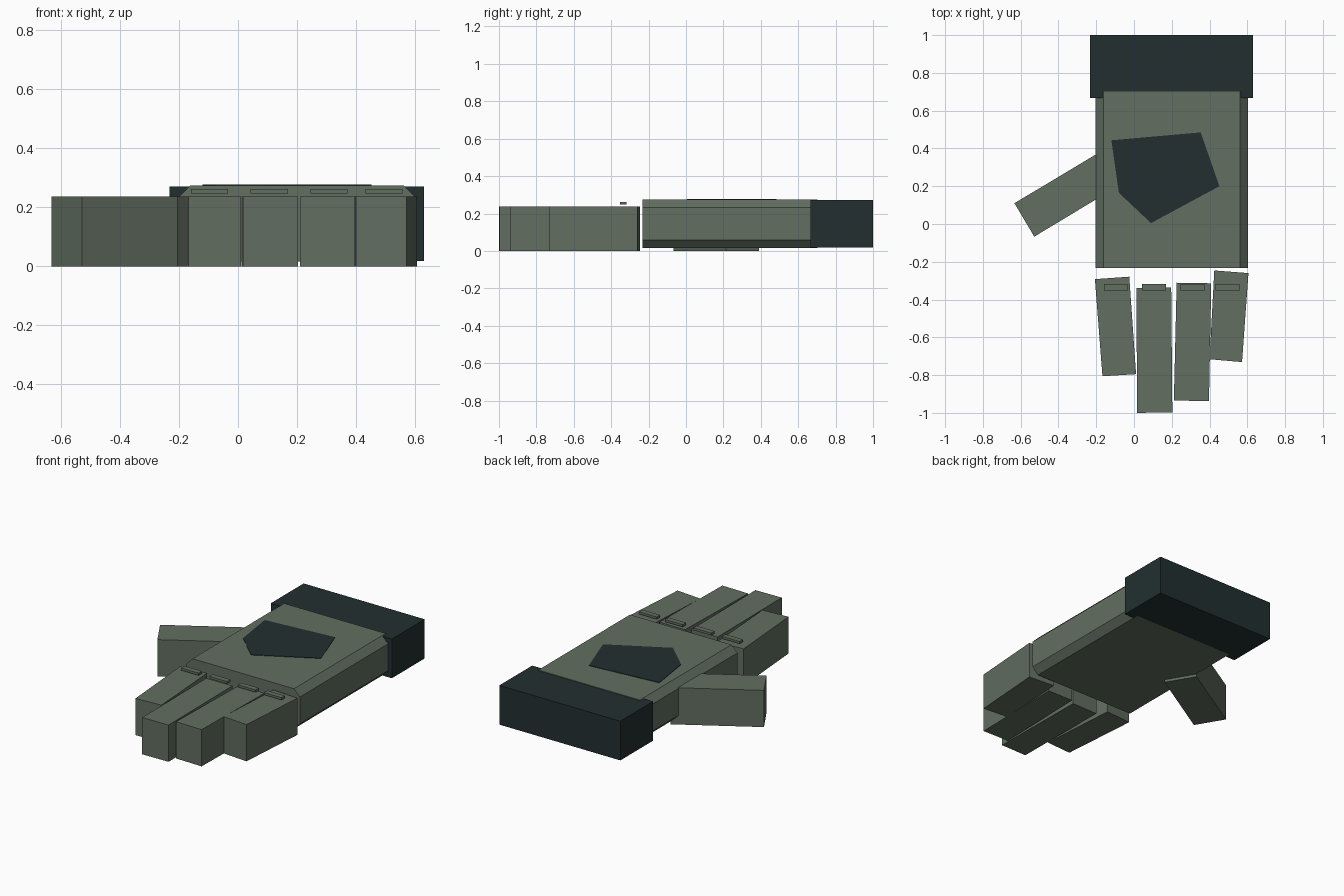
import bpy
import bmesh

if "Cube" in bpy.data.objects:
    bpy.data.objects.remove(bpy.data.objects["Cube"])


def material(name, rgb):
    m = bpy.data.materials.new(name)
    m.diffuse_color = (*rgb, 1.0)
    m.use_nodes = True
    m.node_tree.nodes["Principled BSDF"].inputs["Base Color"].default_value = m.diffuse_color
    return m


GREEN = material("grey_green", (0.122, 0.156, 0.119))
DARK = material("dark_slate", (0.016, 0.028, 0.030))


def prism(name, outline, lo, hi, mat, axis="z"):
    """Extrude a 2D outline along z (outline is x,y) or along y (outline is x,z)."""
    def place(a, b, t):
        return (a, b, t) if axis == "z" else (a, t, b)
    bm = bmesh.new()
    low = [bm.verts.new(place(a, b, lo)) for a, b in outline]
    high = [bm.verts.new(place(a, b, hi)) for a, b in outline]
    bm.faces.new(low)
    bm.faces.new(high)
    n = len(outline)
    for i in range(n):
        j = (i + 1) % n
        bm.faces.new((low[i], low[j], high[j], high[i]))
    bmesh.ops.recalc_face_normals(bm, faces=bm.faces)
    mesh = bpy.data.meshes.new(name)
    bm.to_mesh(mesh)
    bm.free()
    mesh.materials.append(mat)
    obj = bpy.data.objects.new(name, mesh)
    bpy.context.collection.objects.link(obj)
    return obj


def rect(x0, x1, y0, y1):
    return [(x0, y0), (x1, y0), (x1, y1), (x0, y1)]


# Hand body: chamfered cross-section run from knuckles to wrist
L, R, B, T, C = -0.204, 0.604, 0.017, 0.275, 0.042
section = [(L, B + C), (L + C, B), (R - C, B), (R, B + C),
           (R, T - C), (R - C, T), (L + C, T), (L, T - C)]
prism("palm", section, -0.232, 0.702, GREEN, axis="y")

# Wrist cuff
prism("cuff", rect(-0.232, 0.631, 0.666, 1.0), 0.018, 0.271, DARK)

# Back-of-hand patch
patch = [(-0.12, 0.443), (0.353, 0.485), (0.452, 0.2), (0.09, 0.005), (-0.08, 0.165)]
prism("back_patch", patch, 0.272, 0.278, DARK)

# Four slightly splayed fingers
fingers = {
    "index_finger": [(-0.207, -0.292), (-0.025, -0.279), (0.011, -0.795), (-0.167, -0.806)],
    "middle_finger": [(0.012, -0.340), (0.197, -0.337), (0.203, -0.997), (0.017, -1.0)],
    "ring_finger": [(0.226, -0.311), (0.409, -0.314), (0.397, -0.938), (0.211, -0.934)],
    "little_finger": [(0.425, -0.246), (0.606, -0.260), (0.572, -0.731), (0.400, -0.716)],
}
for name, outline in fingers.items():
    prism(name, outline, 0.0, 0.237, GREEN)

# Thumb, angled out of the side of the palm
thumb = [(-0.633, 0.11), (-0.528, -0.067), (-0.06, 0.215), (-0.164, 0.391)]
prism("thumb", thumb, 0.0, 0.237, GREEN)

# Knuckle bars hovering over the finger roots
for i, x in enumerate((-0.097, 0.106, 0.309, 0.495)):
    prism(f"knuckle_bar_{i + 1}", rect(x - 0.063, x + 0.063, -0.352, -0.318),
          0.247, 0.262, GREEN)
